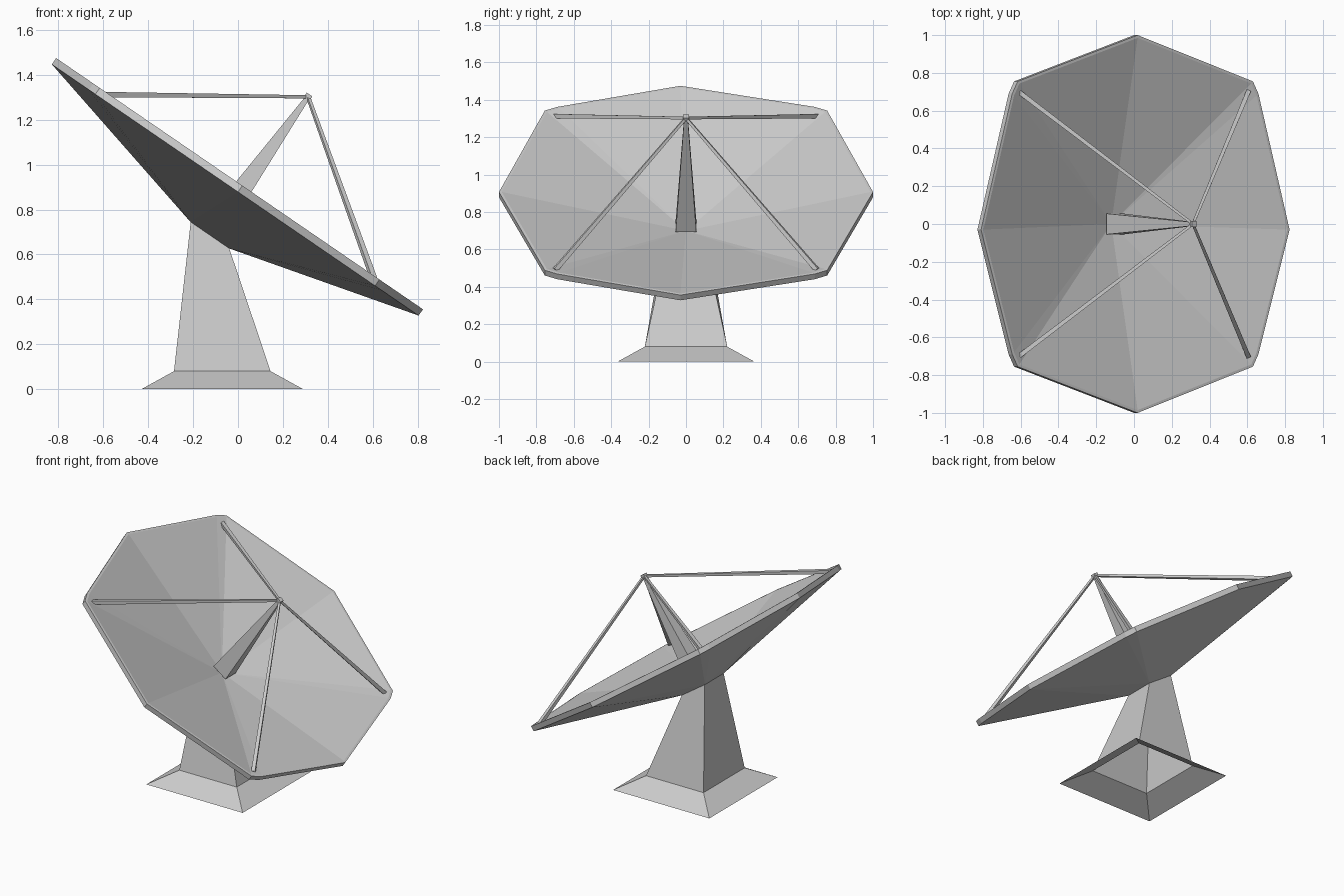
import bpy
from mathutils import Vector, Matrix

if "Cube" in bpy.data.objects:
    bpy.data.objects.remove(bpy.data.objects["Cube"])

# Dish frame: local x runs down the slope, local z points out of the dish
U, Y, N = Vector((0.825, 0, -0.565)), Vector((0, 1, 0)), Vector((0.565, 0, 0.825))
C = Vector((0.007, 0, 0.915))


def dish(u, v, d):
    return C + U * u + Y * v + N * d


def make(name, verts, faces):
    mesh = bpy.data.meshes.new(name)
    mesh.from_pydata([tuple(v) for v in verts], [], faces)
    mesh.update()
    ob = bpy.data.objects.new(name, mesh)
    bpy.context.collection.objects.link(ob)
    return ob


def loft(name, rings, caps=(True, True)):
    """Skin between rings that all have the same number of points."""
    n = len(rings[0])
    verts = [v for r in rings for v in r]
    faces = [(k * n + i, k * n + (i + 1) % n, (k + 1) * n + (i + 1) % n, (k + 1) * n + i)
             for k in range(len(rings) - 1) for i in range(n)]
    if caps[0]:
        faces.append(tuple(reversed(range(n))))
    if caps[1]:
        faces.append(tuple(range((len(rings) - 1) * n, len(rings) * n)))
    return make(name, verts, faces)


def rect(x0, x1, y, z0, z1):
    return [(x1, -y, z1), (x1, y, z1), (x0, y, z0), (x0, -y, z0)]


def bar(name, a, b, ra, rb, side=Y):
    """Tapered square bar from a to b."""
    w = (b - a).normalized()
    s = (side - w * side.dot(w)).normalized()
    t = w.cross(s)
    ring = lambda p, r: [p + s * r * i + t * r * j for i, j in ((1, 1), (-1, 1), (-1, -1), (1, -1))]
    return loft(name, [ring(a, ra), ring(b, rb)])


# Pedestal with flared foot, open underneath, sloped top meeting the dish
loft("pedestal", [rect(-0.43, 0.29, 0.365, 0, 0),
                  rect(-0.285, 0.145, 0.22, 0.08, 0.08),
                  rect(-0.21, -0.04, 0.10, 0.75, 0.63)], caps=(False, True))

# Dish: eight-sided rim with clipped diagonal corners
rim = [(0.99, -0.03), (0.79, 0.69), (0.755, 0.755), (0.015, 1.0),
       (-0.755, 0.755), (-0.79, 0.69), (-0.99, -0.03), (-0.79, -0.69),
       (-0.755, -0.755), (0.015, -1.0), (0.755, -0.755), (0.79, -0.69)]
n = len(rim)
verts = [dish(u, v, -0.034) for u, v in rim]
verts += [dish(u, v, 0) for u, v in rim]
verts += [dish(u * 0.985, v * 0.985, 0) for u, v in rim]
verts.append(dish(0.017, 0, -0.25))
back = len(verts)
verts += [dish(0.02 + a * 0.105, b * 0.10, -0.264) for a, b in ((1, 1), (-1, 1), (-1, -1), (1, -1))]
faces = [(back + 3, back + 2, back + 1, back)]
for i in range(n):
    j = (i + 1) % n
    q = back + i // 3
    faces += [(i, j, n + j, n + i), (n + i, n + j, 2 * n + j, 2 * n + i),
              (2 * n + i, 2 * n + j, 3 * n), (j, i, q)]
    if i % 3 == 0:
        faces.append((i, back + (i // 3 + 3) % 4, q))
make("dish", verts, faces)

# Feed horn standing at the dish centre, with a small tip block
tip = Vector((0.312, 0, 1.302))
bar("feed_horn", Vector((-0.10, 0, 0.725)), tip, 0.055, 0.010)
bar("feed_tip", tip - N * 0.012, tip + N * 0.012, 0.015, 0.015)

# Four struts from the rim corners to the feed tip
for label, x, z in (("upper", -0.61, 1.312), ("lower", 0.605, 0.49)):
    for side, y in (("left", -0.70), ("right", 0.70)):
        bar(f"{label}_{side}_strut", Vector((x, y, z)), tip, 0.012, 0.007, Vector((0, 0, 1)))
